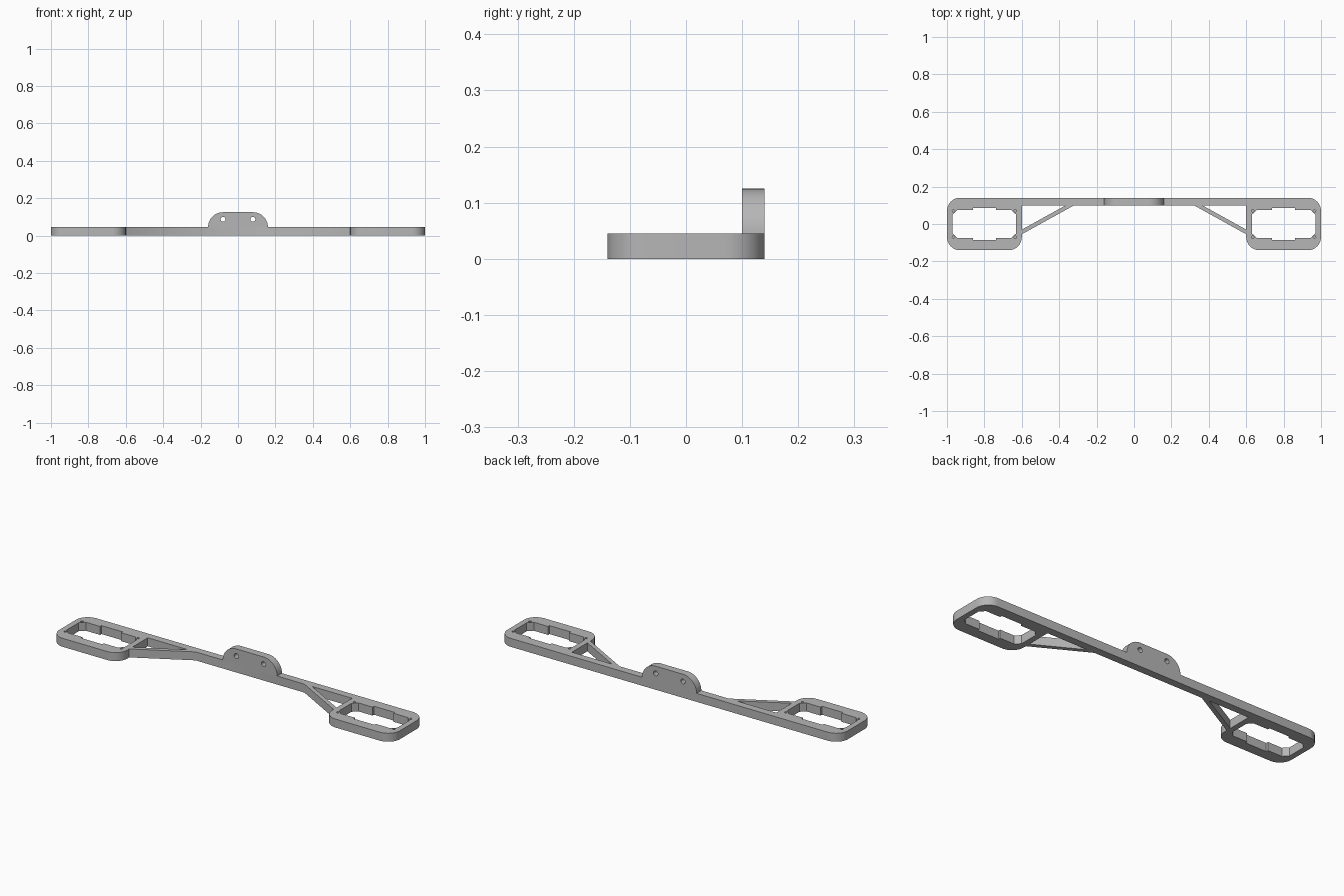
import bpy, bmesh
from math import sin, cos, pi, radians
from mathutils import Matrix, Vector

cube = bpy.data.objects.get("Cube")
if cube:
    bpy.data.objects.remove(cube, do_unlink=True)

H = 0.045        # plate height
POD_X = 0.80     # centre of each end frame
BACK, RAIL = 0.14, 0.10

grey = bpy.data.materials.new("plain grey")
grey.use_nodes = True
colour = (0.47, 0.47, 0.47, 1)
grey.diffuse_color = colour
grey.node_tree.nodes["Principled BSDF"].inputs["Base Color"].default_value = colour


def arc(cx, cy, r, a0, a1, n=12):
    angles = [radians(a0 + (a1 - a0) * i / n) for i in range(n + 1)]
    return [(cx + r * cos(a), cy + r * sin(a)) for a in angles]


def mirror_x(points):
    return [(-x, y) for x, y in reversed(points)]


def finish(obj):
    bpy.ops.object.select_all(action='DESELECT')
    obj.select_set(True)
    bpy.context.view_layer.objects.active = obj
    bpy.ops.object.shade_smooth_by_angle(angle=radians(30))


def plate(name, loops, depth, matrix):
    """Extrude an outline with holes into a solid mesh."""
    curve = bpy.data.curves.new(name, 'CURVE')
    curve.dimensions = '2D'
    curve.fill_mode = 'BOTH'
    curve.extrude = depth / 2
    for loop in loops:
        spline = curve.splines.new('POLY')
        spline.points.add(len(loop) - 1)
        for p, (x, y) in zip(spline.points, loop):
            p.co = (x, y, 0, 1)
        spline.use_cyclic_u = True
    temp = bpy.data.objects.new(name + "_outline", curve)
    bpy.context.collection.objects.link(temp)
    dg = bpy.context.evaluated_depsgraph_get()
    mesh = bpy.data.meshes.new_from_object(temp.evaluated_get(dg))
    bpy.data.objects.remove(temp, do_unlink=True)
    bm = bmesh.new()
    bm.from_mesh(mesh)
    bmesh.ops.remove_doubles(bm, verts=bm.verts, dist=1e-5)
    bmesh.ops.recalc_face_normals(bm, faces=bm.faces)
    bm.transform(matrix)
    bm.to_mesh(mesh)
    bm.free()
    mesh.materials.clear()
    mesh.materials.append(grey)
    obj = bpy.data.objects.new(name, mesh)
    bpy.context.collection.objects.link(obj)
    return obj


# Outer outline: rail, brace edge and rounded end frame, mirrored
R = 0.07
half = [(0.32, RAIL), (0.60, -0.055)]
half += arc(0.60 + R, -BACK + R, R, 180, 270)
half += arc(1 - R, -BACK + R, R, 270, 360)
half += arc(1 - R, BACK - R, R, 0, 90)
outline = half + mirror_x(half)

# Stepped frame opening with cut corners
quarter = [(0.17, 0.05), (0.145, 0.074), (0.062, 0.074), (0.062, 0.086)]
upper = quarter + mirror_x(quarter)
opening = upper + [(-x, -y) for x, y in upper]
opening = [(POD_X + x, y) for x, y in opening]

# Triangular gap between rail, frame and brace
gap = [(0.60, RAIL), (0.60, -0.03), (0.365, RAIL)]

body = plate("rail_and_end_frames",
             [outline, opening, mirror_x(opening), gap, mirror_x(gap)],
             H, Matrix.Translation((0, 0, H / 2)))

# Small screw holes in the frame corners
bm = bmesh.new()
for side in (-1, 1):
    for sx in (-1, 1):
        for sy in (-1, 1):
            spot = Vector((side * POD_X + sx * 0.165, sy * 0.07, H))
            bmesh.ops.create_cone(bm, cap_ends=True, segments=16, radius1=0.007,
                                  radius2=0.007, depth=0.06,
                                  matrix=Matrix.Translation(spot))
mesh = bpy.data.meshes.new("screw_hole_cutter")
bm.to_mesh(mesh)
bm.free()
cutter = bpy.data.objects.new("screw_hole_cutter", mesh)
cutter.hide_render = True
bpy.context.collection.objects.link(cutter)
mod = body.modifiers.new("screw holes", 'BOOLEAN')
mod.operation = 'DIFFERENCE'
mod.solver = 'EXACT'
mod.object = cutter
bpy.context.view_layer.objects.active = body
bpy.ops.object.modifier_apply(modifier=mod.name)
bpy.data.objects.remove(cutter, do_unlink=True)
finish(body)

# Upright mounting tab with two bolt holes
TOP, W, TR = 0.125, 0.16, 0.08
edge = [(W, H)] + arc(W - TR, TOP - TR, TR, 0, 90, 16)[1:]
bolt = arc(0.08, 0.087, 0.013, 0, 345, 23)
tab = plate("mounting_tab", [edge + mirror_x(edge), bolt, mirror_x(bolt)],
            BACK - RAIL,
            Matrix.Translation((0, (BACK + RAIL) / 2, 0)) @ Matrix.Rotation(pi / 2, 4, 'X'))
finish(tab)
